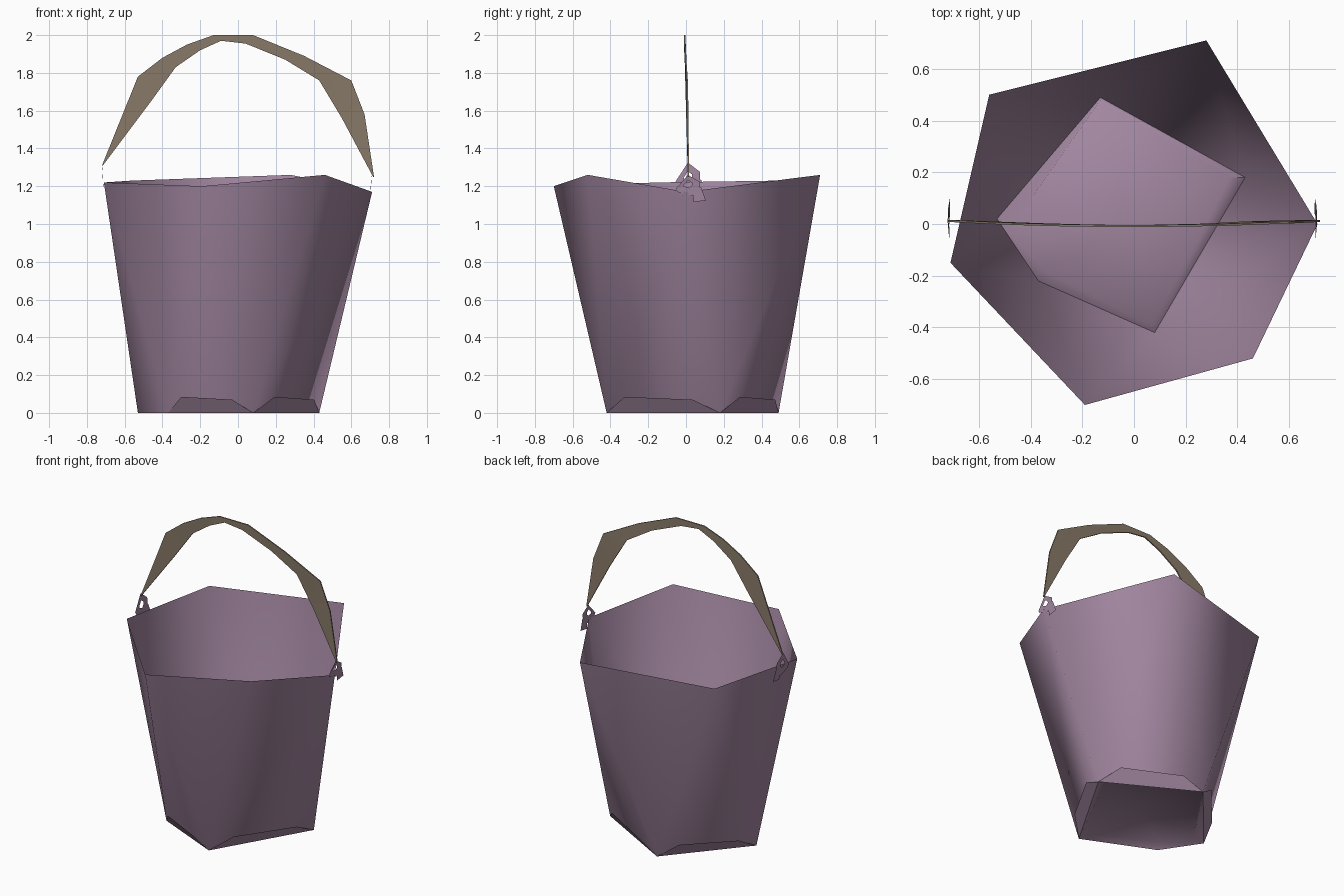
import bpy, math
from mathutils import Vector

if "Cube" in bpy.data.objects:
    bpy.data.objects.remove(bpy.data.objects["Cube"])


def material(name, rgb):
    m = bpy.data.materials.new(name)
    m.diffuse_color = (*rgb, 1)
    m.use_nodes = True
    m.node_tree.nodes["Principled BSDF"].inputs["Base Color"].default_value = m.diffuse_color
    return m


purple = material("dusty purple", (0.36, 0.24, 0.35))
brown = material("handle brown", (0.25, 0.195, 0.14))


def make(name, verts, faces, mat, smooth=None):
    me = bpy.data.meshes.new(name)
    me.from_pydata([tuple(v) for v in verts], [], faces)
    me.materials.append(mat)
    ob = bpy.data.objects.new(name, me)
    bpy.context.collection.objects.link(ob)
    if smooth:
        bpy.ops.object.select_all(action='DESELECT')
        ob.select_set(True)
        bpy.context.view_layer.objects.active = ob
        bpy.ops.object.shade_smooth_by_angle(angle=math.radians(smooth))
    return ob


# Bucket wall: uneven six-sided rim tapering to a five-sided base
rim = [(.28, .71, 1.26), (-.56, .50, 1.23), (-.71, -.15, 1.22),
       (-.19, -.70, 1.20), (.46, -.52, 1.26), (.71, .0, 1.17)]
base = [(-.13, .49, 0), (-.53, .02, 0), (-.37, -.22, 0), (.08, -.42, 0), (.43, .18, 0)]
A, B, C, D, E, F, a, c, e, d, f = range(11)
wall = [(A, f, F), (A, a, f), (F, f, d), (F, d, E), (E, d, D), (D, d, e),
        (D, e, C), (C, e, c), (C, c, B), (B, c, a), (B, a, A)]
wall = [t[::-1] for t in wall]
make("bucket_wall", rim + base, wall, purple, 75)

# Floor: slightly raised inside the base, closed to the wall foot by a narrow ring
n = len(base)
inner = [(-.13, .48, .03), (-.46, .01, .03), (-.35, -.18, .03), (.07, -.39, .03), (.37, .18, .03)]
floor_verts = base + inner + [(-.03, .01, .07)]
floor_faces = []
for i in range(n):
    j = (i + 1) % n
    floor_faces += [(i, j, n + j, n + i), (n + i, n + j, 2 * n)]
make("bucket_floor", floor_verts, floor_faces, purple, 60)

# Foot trim: thin flared flaps along the base edges
verts, faces = [], []
for i in range(n):
    p, q = Vector(base[i]), Vector(base[(i + 1) % n])
    along = q - p
    if along.length < .35:
        continue
    out = Vector((-along.y, along.x, 0)).normalized()
    if out.dot(p + q) < 0:
        out.negate()
    k = len(verts)
    verts += [p, q, p + along * .8 + out * .05 + Vector((0, 0, .07)),
              p + along * .2 + out * .05 + Vector((0, 0, .085))]
    faces.append((k, k + 1, k + 2, k + 3))
make("foot_trim", verts, faces, purple)

# Handle: thin flat strap in the x-z plane, as paired outer and inner outline points
outer = [(-.72, 1.31), (-.53, 1.78), (-.40, 1.88), (-.27, 1.95), (-.13, 2.0),
         (.08, 2.0), (.35, 1.89), (.60, 1.76), (.67, 1.58), (.72, 1.25)]
under = [(-.715, 1.31), (-.46, 1.65), (-.33, 1.83), (-.20, 1.92), (-.09, 1.97),
         (.04, 1.955), (.25, 1.87), (.43, 1.76), (.55, 1.56), (.715, 1.25)]
verts, faces = [], []
for (x1, z1), (x2, z2) in zip(outer, under):
    y = .02 * (x1 / .72) ** 2 - .008
    verts += [(x1, y - .004, z1), (x1, y + .004, z1), (x2, y + .004, z2), (x2, y - .004, z2)]
for i in range(len(outer) - 1):
    for s in range(4):
        t = (s + 1) % 4
        faces.append((4 * i + s, 4 * i + t, 4 * i + 4 + t, 4 * i + 4 + s))
make("handle_strap", verts, faces, brown, 40)

# Ears: small bent plates with an eyelet, where the handle hooks on
loop = [(.01, .10), (.075, .05), (.075, 0), (.03, -.05), (-.045, -.02), (-.055, .0)]
for name, x, z0, lean in (("left_ear", -.715, 1.225, -.06), ("right_ear", .70, 1.185, .06)):
    if name == "right_ear":
        x, size = .703, .75
    else:
        size = 1
    verts, faces = [], []
    for s in (1, .35):
        for y, z in loop:
            verts.append((x + lean * z * s, y * s + .01 * (1 - s), z0 + size * z * s + .03 * (1 - s)))
    m = len(loop)
    for i in range(m):
        j = (i + 1) % m
        faces.append((i, j, m + j, m + i))
    k = len(verts)
    for y, z in ((.035, .0), (.08, .01), (.105, -.06), (.04, -.07)):
        verts.append((x + lean * z, y, z0 + z))
    faces.append((k, k + 1, k + 2, k + 3))
    make(name, verts, faces, purple)
